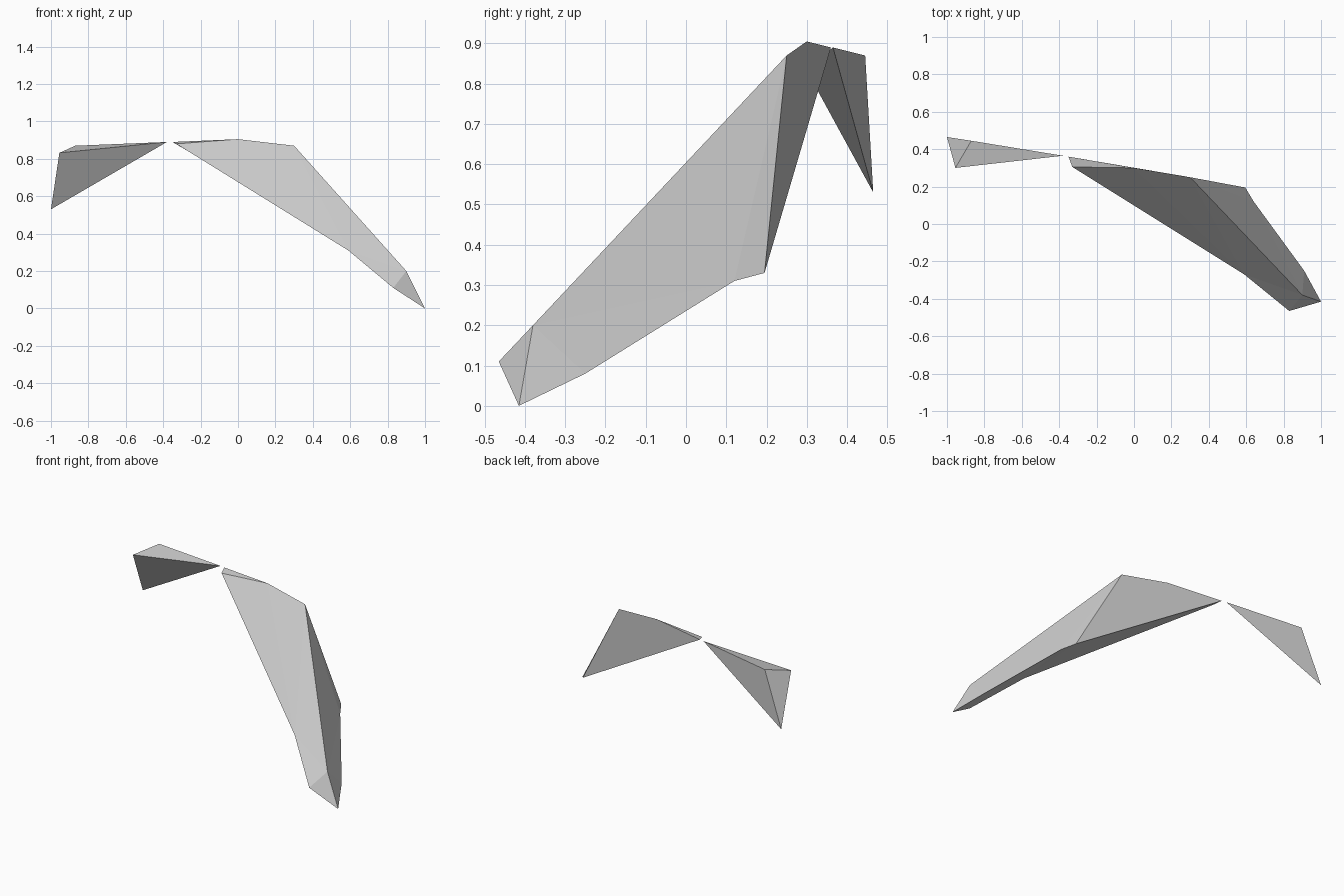
import bpy
import bmesh

cube = bpy.data.objects.get("Cube")
if cube:
    bpy.data.objects.remove(cube, do_unlink=True)


def make_material(name, colour):
    material = bpy.data.materials.new(name)
    material.use_nodes = True
    material.diffuse_color = colour
    material.node_tree.nodes["Principled BSDF"].inputs["Base Color"].default_value = colour
    return material


def make_shard(name, corners, sides, material):
    """Build a closed flat-sided solid from named corners."""
    bm = bmesh.new()
    verts = {key: bm.verts.new(point) for key, point in corners.items()}
    for side in sides:
        bm.faces.new([verts[key] for key in side.split()])
    bmesh.ops.triangulate(bm, faces=[f for f in bm.faces if len(f.verts) > 4])
    bmesh.ops.recalc_face_normals(bm, faces=bm.faces)
    mesh = bpy.data.meshes.new(name)
    bm.to_mesh(mesh)
    bm.free()
    mesh.materials.append(material)
    shard = bpy.data.objects.new(name, mesh)
    bpy.context.collection.objects.link(shard)
    return shard


grey = make_material("plain grey", (0.6, 0.6, 0.6, 1))

# Long bent shard that sweeps forward and down to its tip
make_shard("large_shard", {
    "point": (-0.35, 0.36, 0.89),
    "notch": (-0.33, 0.305, 0.88),
    "crest": (0, 0.30, 0.905),
    "shoulder": (0.30, 0.25, 0.87),
    "heel": (0.595, 0.195, 0.33),
    "outer_bend": (0.64, 0.12, 0.31),
    "outer_low": (0.91, -0.25, 0.08),
    "tip": (1, -0.415, 0),
    "tip_ridge": (0.90, -0.38, 0.20),
    "tip_inner": (0.83, -0.465, 0.11),
    "inner_bend": (0.59, -0.27, 0.31),
}, [
    "notch crest shoulder tip_ridge tip_inner inner_bend",      # front
    "point crest notch",                                        # top sliver
    "point heel shoulder crest",                                # back
    "shoulder heel outer_bend outer_low tip tip_ridge",         # outer side
    "tip_ridge tip tip_inner",                                  # tip
    "point notch inner_bend outer_bend heel",                   # underside
    "inner_bend tip_inner tip outer_low outer_bend",
], grey)

# Small four-cornered shard beside it
make_shard("small_shard", {
    "point": (-0.38, 0.365, 0.89),
    "top": (-0.87, 0.445, 0.87),
    "front": (-0.955, 0.30, 0.832),
    "bottom": (-1, 0.465, 0.53),
}, [
    "point top front",
    "point front bottom",
    "point bottom top",
    "top bottom front",
], grey)
